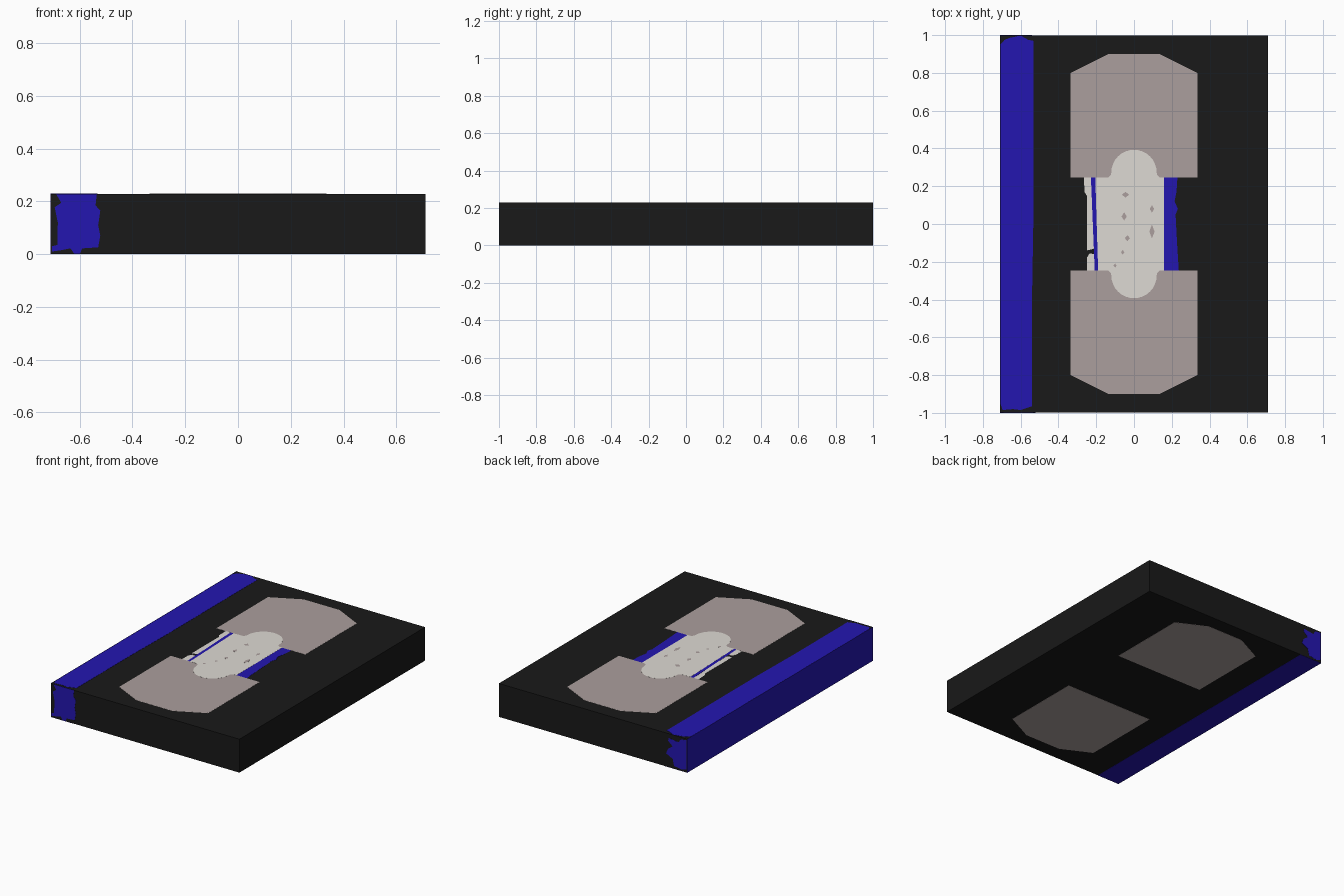
import bpy, bmesh, math

def material(name, rgb):
    m = bpy.data.materials.new(name)
    lin = [((c / 255 + 0.055) / 1.055) ** 2.4 if c > 10 else c / 3295 for c in rgb]
    m.diffuse_color = (*lin, 1)
    return m

BLACK = material("black plastic", (25, 25, 25))
BLUE = material("blue", (36, 22, 176))
TAUPE = material("taupe window", (171, 159, 157))
PALE = material("pale grey", (222, 218, 211))

W, D, H = 0.71, 1.0, 0.23   # half width, half depth, height
T = 0.0016                  # depth of the painted layer on top
S = 0.0008                  # depth of the painted layer on the sides

# How a flat outline (u, v, height w) sits on each side of the case
SIDES = {
    "top": lambda u, v, w: (u, v, H + w),
    "bottom": lambda u, v, w: (u, v, -w),
    "front": lambda u, v, w: (u, -D - w, v),
    "back": lambda u, v, w: (u, D + w, v),
    "left": lambda u, v, w: (-W - w, u, v),
}

def plate(name, pts, mat, side="top", w=0.0, thick=0.0012):
    """Thin slab with the given outline, outer face at offset w."""
    f = SIDES[side]
    bm = bmesh.new()
    lo = [bm.verts.new(f(u, v, w - thick)) for u, v in pts]
    hi = [bm.verts.new(f(u, v, w)) for u, v in pts]
    bm.faces.new(lo[::-1])
    bm.faces.new(hi)
    for i in range(len(pts)):
        j = (i + 1) % len(pts)
        bm.faces.new((lo[i], lo[j], hi[j], hi[i]))
    bmesh.ops.recalc_face_normals(bm, faces=bm.faces)
    me = bpy.data.meshes.new(name)
    bm.to_mesh(me)
    bm.free()
    me.materials.append(mat)
    ob = bpy.data.objects.new(name, me)
    bpy.context.collection.objects.link(ob)
    return ob

def rect(x0, x1, y0, y1):
    return [(x0, y0), (x1, y0), (x1, y1), (x0, y1)]

# Black case
plate("case", rect(-W + S, W, -D + S, D - S), BLACK, w=-T, thick=H - T - S)

# Blue spine wrapping round the left side
plate("spine_side", rect(-D, D, 0, H), BLUE, "left")
plate("spine_top", [(-0.708, -0.95), (-0.695, -0.985), (-0.64, -0.98), (-0.60, -0.985),
                    (-0.54, -0.965), (-0.54, -0.4), (-0.533, 0.0), (-0.533, 0.97),
                    (-0.56, 0.975), (-0.60, 0.998), (-0.66, 0.985), (-0.685, 0.975),
                    (-0.708, 0.95)], BLUE, w=-0.0004, thick=T)
plate("spine_bottom", rect(-W, -0.54, -D, D), BLUE, "bottom")
plate("spine_front", [(-0.69, 0.229), (-0.67, 0.195), (-0.695, 0.178), (-0.683, 0.12),
                      (-0.685, 0.035), (-0.706, 0.03), (-0.706, 0.01), (-0.67, 0.015),
                      (-0.635, 0.022), (-0.62, 0.001), (-0.60, 0.001), (-0.59, 0.022),
                      (-0.53, 0.026), (-0.522, 0.07), (-0.53, 0.11), (-0.522, 0.165),
                      (-0.54, 0.185), (-0.535, 0.229)], BLUE, "front")
plate("spine_back", [(-0.705, 0.22), (-0.66, 0.215), (-0.645, 0.19), (-0.57, 0.20),
                     (-0.565, 0.18), (-0.60, 0.15), (-0.565, 0.125), (-0.55, 0.09),
                     (-0.60, 0.065), (-0.61, 0.02), (-0.67, 0.01), (-0.705, 0.02)],
      BLUE, "back")

# Reel windows at both ends, top and bottom
half = [(0.335, 0.245), (0.335, 0.80), (0.135, 0.90)]
window = half + [(-x, y) for x, y in reversed(half)]
for end, s in (("rear", 1), ("near", -1)):
    pts = [(x, s * y) for x, y in window]
    plate(f"{end}_window_top", pts, TAUPE, w=-0.0008)
    plate(f"{end}_window_bottom", pts, TAUPE, "bottom")

# Pale centre label with rounded tongues over the windows
arc = [(0.12 * math.cos(math.pi * i / 16), 0.273 + 0.12 * math.sin(math.pi * i / 16))
       for i in range(17)]
tongue = [(0.16, 0.245), (0.135, 0.247), (0.123, 0.26)] + arc \
    + [(-0.123, 0.26), (-0.135, 0.247), (-0.205, 0.245)]
lower = [(x, -y) for x, y in reversed(tongue)]
lower[0] = (-0.19, -0.245)
plate("centre_label", tongue + lower, PALE, w=-0.0003)

# Blue and pale strips beside the label
plate("right_blue_strip", [(0.155, -0.245), (0.237, -0.245), (0.228, -0.1), (0.22, 0.05),
                           (0.232, 0.08), (0.215, 0.12), (0.225, 0.17), (0.23, 0.245),
                           (0.155, 0.245)], BLUE, w=-0.0008)
plate("left_blue_strip", [(-0.208, -0.245), (-0.185, -0.245), (-0.2, 0.245),
                          (-0.228, 0.245)], BLUE, w=-0.0007)
plate("left_pale_strip", [(-0.25, -0.14), (-0.225, -0.135), (-0.211, -0.13),
                          (-0.222, 0.245), (-0.265, 0.245), (-0.262, 0.17),
                          (-0.25, 0.15)], PALE, w=-0.0011)
plate("left_pale_corner", [(-0.25, -0.245), (-0.205, -0.245), (-0.21, -0.16),
                           (-0.235, -0.155), (-0.25, -0.18)], PALE, w=-0.0011)

# Small worn flecks on the label
flecks = [(-0.045, 0.155, 0.02, 0.015), (-0.052, 0.04, 0.014, 0.022),
          (-0.035, -0.075, 0.014, 0.016), (-0.06, -0.15, 0.009, 0.013),
          (0.095, 0.08, 0.012, 0.02), (0.095, -0.04, 0.014, 0.037),
          (-0.1, -0.22, 0.009, 0.011)]
for i, (x, y, a, b) in enumerate(flecks):
    plate(f"fleck_{i + 1}", [(x - a, y), (x, y - b), (x + a, y), (x, y + b)],
          TAUPE, thick=0.0005)
